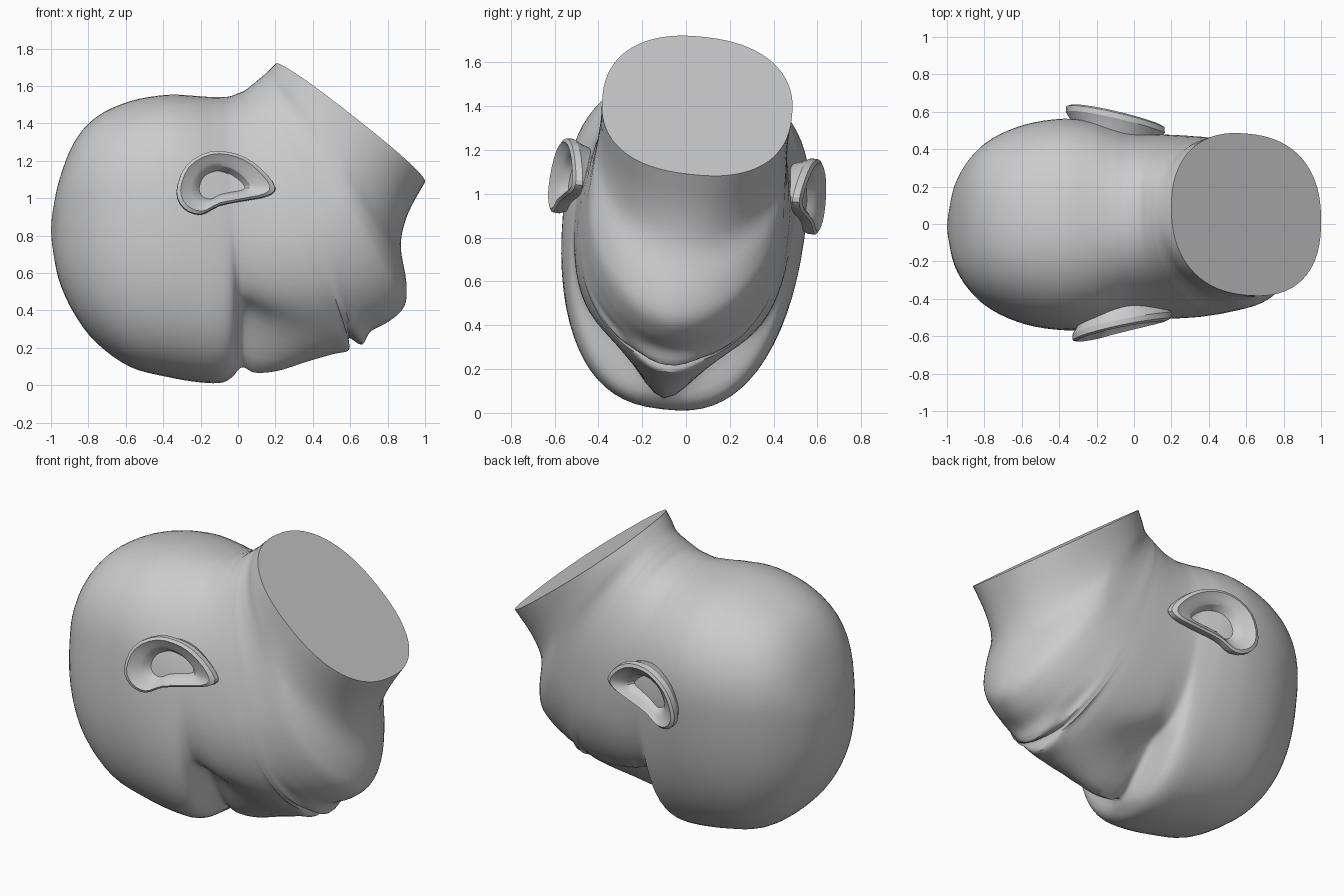
import bpy
import bmesh
import math
from mathutils import Matrix, Vector

cube = bpy.data.objects.get("Cube")
if cube:
    bpy.data.objects.remove(cube)

SEGMENTS = 72
STEPS = 4
# The whole head leans a little to one side
ROLL = (Matrix.Translation((0, 0, 0.95)) @ Matrix.Rotation(math.radians(-6.5), 4, 'X')
        @ Matrix.Translation((0, 0, -0.95)))


def smooth_rows(rows, steps, closed=False):
    """Catmull-Rom interpolation through rows of parameters."""
    count = len(rows)

    def row(i):
        return rows[i % count] if closed else rows[max(0, min(count - 1, i))]

    result = []
    for i in range(count if closed else count - 1):
        for s in range(steps):
            t = s / steps
            result.append([
                b + 0.5 * t * (c - a + t * (2 * a - 5 * b + 4 * c - d + t * (3 * (b - c) + d - a)))
                for a, b, c, d in zip(row(i - 1), row(i), row(i + 1), row(i + 2))])
    if not closed:
        result.append(list(rows[-1]))
    return result


def loft(name, rings, start, end, angle):
    """Skin closed rings and close both ends with fans (None leaves an end open)."""
    bm = bmesh.new()
    loops = [[bm.verts.new(p) for p in ring] for ring in rings]
    count = len(loops[0])
    for a, b in zip(loops, loops[1:]):
        for k in range(count):
            n = (k + 1) % count
            bm.faces.new((a[k], a[n], b[n], b[k]))
    for loop, tip in ((loops[0], start), (loops[-1], end)):
        if tip is not None:
            centre = bm.verts.new(tip)
            for k in range(count):
                bm.faces.new((loop[k], loop[(k + 1) % count], centre))
    bmesh.ops.recalc_face_normals(bm, faces=bm.faces)
    bm.transform(ROLL)
    mesh = bpy.data.meshes.new(name)
    bm.to_mesh(mesh)
    bm.free()
    obj = bpy.data.objects.new(name, mesh)
    bpy.context.collection.objects.link(obj)
    bpy.ops.object.select_all(action='DESELECT')
    obj.select_set(True)
    bpy.context.view_layer.objects.active = obj
    bpy.ops.object.shade_smooth_by_angle(angle=math.radians(angle))


def head_ring(fx, fz, bx, bz, width, centre, power, ridge):
    """Cross-section from the face line (fx, fz) to the back line (bx, bz)."""
    front, back = Vector((fx, 0, fz)), Vector((bx, 0, bz))
    axis = (back - front).normalized()
    spread = 0.12 + 0.12 * max(fx, 0)
    ring = []
    for k in range(SEGMENTS):
        a = math.tau * k / SEGMENTS
        side, depth = math.sin(a), -math.cos(a)
        n = power if depth < 0 else 2.3
        y = math.copysign(width * abs(side) ** (2 / n), side)
        reach = abs(depth) ** (2 / n)
        t = centre - centre * reach if depth < 0 else centre + (1 - centre) * reach
        p = front.lerp(back, t)
        if depth < 0:
            # Central ridge for nose and lips, hollows beside it for the eyes
            p -= axis * ridge * math.exp(-(y / spread) ** 2)
            p += axis * max(ridge, 0) * 0.7 * math.exp(-((abs(y) - 0.26) / 0.12) ** 2)
        ring.append((p.x, y, p.z))
    return ring


# Skull: x, face height, back height, half width
skull = [
    (-0.995, 0.76, 0.9, 0.05),
    (-0.96, 0.57, 1.08, 0.21),
    (-0.88, 0.39, 1.29, 0.345),
    (-0.76, 0.23, 1.43, 0.45),
    (-0.58, 0.1, 1.515, 0.525),
    (-0.38, 0.045, 1.55, 0.555),
]
# Brow, face, jaw and neck: face x z, back x z, half width, centre, power, ridge
face = [
    (-0.2, 0.015, -0.23, 1.545, 0.545, 0.61, 2.5, 0),
    (-0.08, 0.015, -0.15, 1.54, 0.525, 0.58, 2.5, 0),
    (-0.015, 0.06, -0.1, 1.54, 0.51, 0.55, 2.4, 0),
    (0.02, 0.19, -0.07, 1.54, 0.5, 0.5, 2.2, 0.1),
    (0.08, 0.19, -0.04, 1.545, 0.495, 0.48, 2.1, 0.13),
    (0.2, 0.17, 0, 1.56, 0.49, 0.46, 2.1, 0.1),
    (0.36, 0.17, 0.035, 1.575, 0.485, 0.45, 2.05, 0.05),
    (0.5, 0.19, 0.06, 1.595, 0.48, 0.44, 2, 0.03),
    (0.58, 0.215, 0.074, 1.606, 0.475, 0.44, 2, 0.035),
    (0.605, 0.225, 0.079, 1.61, 0.473, 0.44, 2, -0.03),
    (0.65, 0.245, 0.087, 1.616, 0.47, 0.44, 2, 0.035),
    (0.71, 0.285, 0.098, 1.626, 0.465, 0.44, 1.95, 0),
    (0.81, 0.34, 0.115, 1.64, 0.455, 0.44, 1.9, 0),
    (0.89, 0.42, 0.133, 1.655, 0.447, 0.45, 1.85, 0),
    (0.9, 0.55, 0.148, 1.669, 0.44, 0.46, 1.8, 0),
    (0.87, 0.75, 0.164, 1.684, 0.433, 0.47, 1.85, 0),
    (0.91, 0.92, 0.18, 1.7, 0.43, 0.49, 2.1, 0),
    (1.0, 1.09, 0.2, 1.72, 0.435, 0.5, 2.4, 0),
]
sections = [(x, low, x, high, w, 0.63, 2.5, 0) for x, low, high, w in skull] + face
rings = [head_ring(*row) for row in smooth_rows(sections, STEPS)]
# Crown closes to a point, neck ends in a flat cut
loft("head", rings, (-1.0, 0, 0.83), (0.6, 0, 1.405), 40)

# Ear outline in x and z, seen from the side
outline = [(-0.33, 0.98), (-0.28, 1.12), (-0.15, 1.2), (0, 1.19), (0.12, 1.12), (0.2, 1.02),
           (0.16, 0.97), (0.03, 0.94), (-0.1, 0.91), (-0.2, 0.86), (-0.29, 0.89)]
# Ear layers from the root over the rim into the bowl: scale, outward offset
layers = [(0.75, -0.14), (0.9, -0.06), (1.0, -0.025), (0.99, 0.005), (0.9, 0.015),
          (0.78, 0.0), (0.66, -0.01), (0.55, -0.025), (0.42, -0.07), (0.25, -0.085)]
hub_x, hub_z = -0.1, 1.03


def ear_point(x, z, offset, side, dx, dz):
    return (x + dx, side * (0.55 - 0.22 * x + offset), z + dz)


for name, side, dx, dz in (("left_ear", 1, -0.035, 0.02), ("right_ear", -1, 0, -0.015)):
    ear_rings = [[ear_point(hub_x + (x - hub_x) * s, hub_z + (z - hub_z) * s, off, side, dx, dz)
                  for x, z in smooth_rows(outline, 3, closed=True)] for s, off in layers]
    loft(name, ear_rings, None, ear_point(hub_x, hub_z, -0.09, side, dx, dz), 25)
